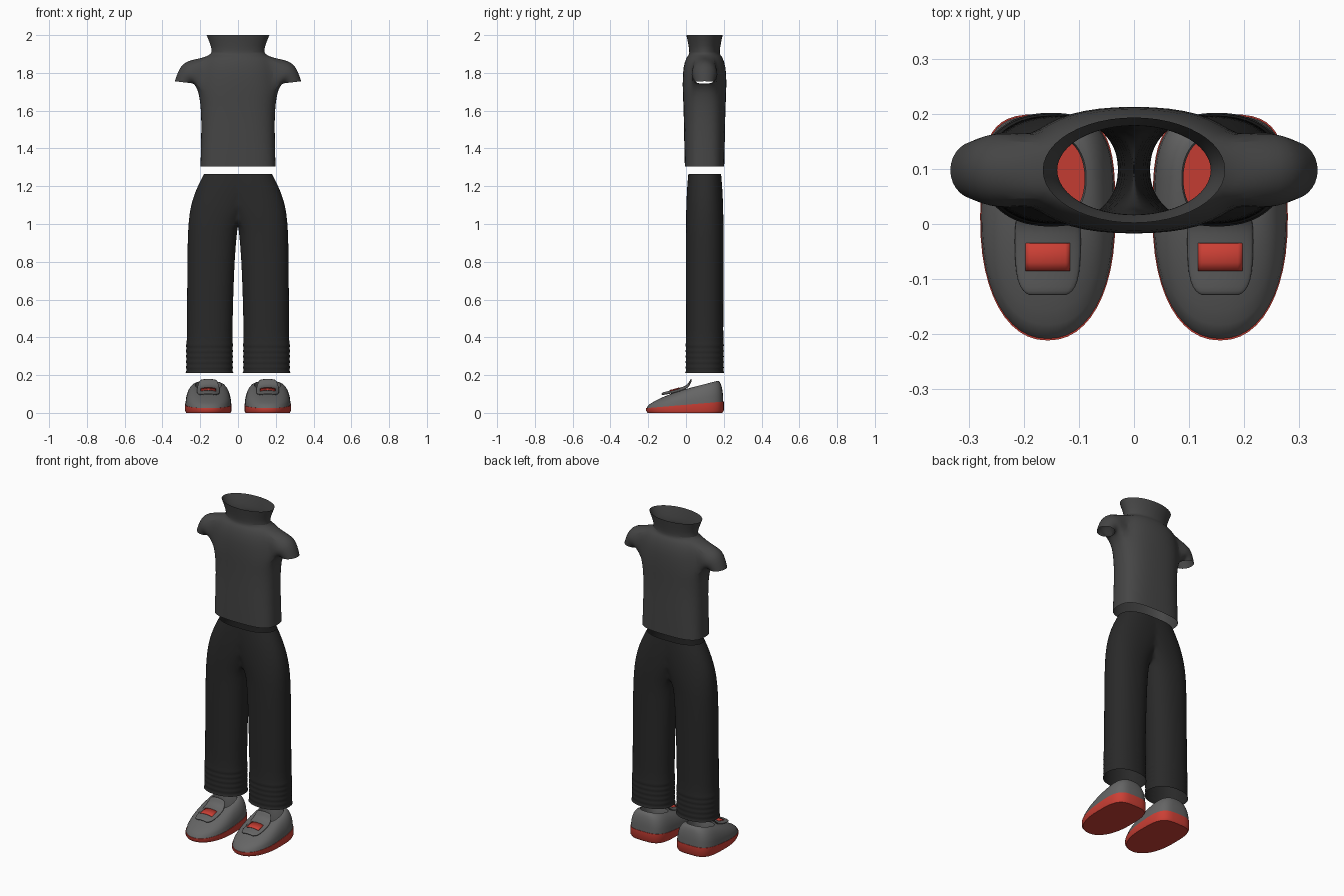
import bpy, bmesh, math
from mathutils import Vector

if "Cube" in bpy.data.objects:
    bpy.data.objects.remove(bpy.data.objects["Cube"])


def material(name, rgb):
    m = bpy.data.materials.new(name)
    m.diffuse_color = (*rgb, 1)
    m.use_nodes = True
    m.node_tree.nodes["Principled BSDF"].inputs["Base Color"].default_value = m.diffuse_color
    return m


SHIRT = material("charcoal", (0.06, 0.06, 0.06))
PANTS = material("dark_cloth", (0.022, 0.022, 0.022))
SHOE = material("shoe_grey", (0.13, 0.13, 0.13))
RED = material("red", (0.6, 0.05, 0.035))


def spow(v, p):
    return math.copysign(abs(v) ** p, v)


def oval(cx, cy, rx, ry, z, n=2.0, count=32):
    """Superellipse ring."""
    out = []
    for i in range(count):
        a = 2 * math.pi * i / count
        out.append(Vector((cx + rx * spow(math.cos(a), 2 / n),
                           cy + ry * spow(math.sin(a), 2 / n), z)))
    return out


def skin(bm, rings, closed=True):
    """Join successive rings of vertices with quads."""
    for a, b in zip(rings, rings[1:]):
        for i in range(len(a) if closed else len(a) - 1):
            j = (i + 1) % len(a)
            bm.faces.new((a[i], a[j], b[j], b[i]))


def add_rings(bm, rings):
    return [[bm.verts.new(p) for p in r] for r in rings]


def finish(name, bm, mat, split=False, subsurf=0, thickness=0, angle=40):
    """Mirror the right half over x = 0 and smooth it."""
    if split:
        bmesh.ops.bisect_plane(bm, geom=bm.verts[:] + bm.edges[:] + bm.faces[:], dist=1e-5,
                               plane_co=(0, 0, 0), plane_no=(1, 0, 0), clear_inner=True)
    bmesh.ops.recalc_face_normals(bm, faces=bm.faces[:])
    me = bpy.data.meshes.new(name)
    bm.to_mesh(me)
    bm.free()
    me.materials.append(mat)
    ob = bpy.data.objects.new(name, me)
    bpy.context.collection.objects.link(ob)
    if thickness:
        s = ob.modifiers.new("Solidify", 'SOLIDIFY')
        s.thickness, s.offset = thickness, 0
    ob.modifiers.new("Mirror", 'MIRROR').merge_threshold = 0.0005
    if subsurf:
        s = ob.modifiers.new("Subsurf", 'SUBSURF')
        s.levels = s.render_levels = subsurf
    bpy.ops.object.select_all(action='DESELECT')
    bpy.context.view_layer.objects.active = ob
    ob.select_set(True)
    bpy.ops.object.shade_smooth_by_angle(angle=math.radians(angle))
    return ob


# Shirt: torso and flared collar, with arm holes extended into drooping sleeves
CY = 0.098
torso = [(1.305, .200, .105, 3.0), (1.42, .197, .108, 2.8), (1.55, .195, .110, 2.6),
         (1.64, .200, .113, 2.5), (1.70, .212, .116, 2.4), (1.76, .210, .117, 2.3),
         (1.83, .205, .114, 2.2), (1.88, .185, .098, 2.1), (1.893, .158, .086, 2.0),
         (1.905, .138, .080, 2.0), (1.94, .143, .084, 2.0), (2.0, .168, .097, 2.0)]
bm = bmesh.new()
rings = add_rings(bm, [oval(0, CY, hx, hy, z, n, 24) for z, hx, hy, n in torso])
skin(bm, rings)
LO, HI, W = 4, 7, 2
hole = ([rings[HI][i] for i in range(0, W + 1)]
        + [rings[r][W] for r in range(HI - 1, LO, -1)]
        + [rings[LO][i] for i in range(W, -W - 1, -1)]
        + [rings[r][-W] for r in range(LO + 1, HI)]
        + [rings[HI][i] for i in range(-W, 0)])
inside = set(hole) | {rings[r][i] for r in range(LO, HI + 1) for i in range(-W, W + 1)}
bmesh.ops.delete(bm, geom=[f for f in bm.faces if all(v in inside for v in f.verts)],
                 context='FACES')
hole = [v for v in hole if v.is_valid]
sleeve = [hole]
# each sleeve ring: top x, z, bottom x, z, half depth
for tx, tz, bx, bz, hy in [(.245, 1.872, .218, 1.715, .072), (.292, 1.853, .225, 1.73, .068),
                           (.319, 1.81, .231, 1.739, .061), (.336, 1.756, .237, 1.744, .055)]:
    ring = []
    for k in range(len(hole)):
        a = 2 * math.pi * k / len(hole)
        c = math.cos(a)
        ring.append(bm.verts.new(((tx + bx) / 2 + (tx - bx) / 2 * c, CY + hy * math.sin(a),
                                  (tz + bz) / 2 + (tz - bz) / 2 * c)))
    sleeve.append(ring)
skin(bm, sleeve)
finish("shirt", bm, SHIRT, split=True, subsurf=1)

# Trousers: one open leg tube cut at the middle and mirrored, with a ribbed cuff
leg = [(1.265, .030, .150, .087), (1.20, .055, .160, .093), (1.12, .085, .160, .097),
       (1.05, .110, .148, .099), (.98, .133, .131, .099), (.90, .139, .128, .099),
       (.75, .145, .124, .099), (.50, .149, .121, .099), (.37, .150, .120, .098)]
for k in range(11):
    bulge = .007 if k % 2 == 0 else 0
    leg.append((.357 - .0145 * k, .151, .120 + bulge, .097 + bulge))
bm = bmesh.new()
skin(bm, add_rings(bm, [oval(cx, .099, rx, ry, z, 2.2, 36) for z, cx, rx, ry in leg]))
finish("trousers", bm, PANTS, split=True, subsurf=1, angle=60)

# Shoes
SX, COUNT = .157, 48


def outline(scale):
    """Shoe footprint: round toe, squarer heel."""
    pts = []
    for i in range(COUNT):
        a = 2 * math.pi * i / COUNT
        c, s = math.cos(a), math.sin(a)
        n, length = (3.6, .19) if s > 0 else (2.2, .222)
        pts.append(Vector((SX + .123 * scale * spow(c, 2 / n),
                           .01 + length * scale * spow(s, 2 / n), 0)))
    return pts


def sole_z(y):
    return .025 + .035 * (y + .21) / .41


def top_z(y):
    return .088 + .085 * (y + .15) / .33


def raised(pts, fn):
    return [Vector((p.x, p.y, fn(p.y))) for p in pts]


# Red sole, whose top is the insole
bm = bmesh.new()
rings = add_rings(bm, [raised(outline(.96), lambda y: 0), raised(outline(1), lambda y: .012),
                       raised(outline(1), sole_z), raised(outline(.95), sole_z)])
skin(bm, rings)
bm.faces.new(rings[0])
bm.faces.new(rings[-1])
finish("soles", bm, RED)

# Grey upper: dome from the sole edge to the foot opening, with an inner lip
edge = outline(.985)
mouth = oval(SX, .083, .070, .083, 0, 2.2, COUNT)
shell = []
for f in (0, .04, .12, .25, .42, .62, .82, 1):
    rise = math.sqrt(1 - (1 - f) ** 2)
    ring = []
    for p, q in zip(edge, mouth):
        v = p.lerp(q, f)
        v.z = sole_z(v.y) + (top_z(v.y) - sole_z(v.y)) * rise
        ring.append(v)
    shell.append(ring)
shell.append(raised(oval(SX, .083, .067, .080, 0, 2.2, COUNT), lambda y: top_z(y) - .008))
shell.append(raised(oval(SX, .083, .070, .083, 0, 2.2, COUNT), sole_z))
bm = bmesh.new()
skin(bm, add_rings(bm, shell))
finish("shoe_uppers", bm, SHOE)


def strip(path, lift=0.0):
    """Arched strip along y from (y, z, half width) rows."""
    b = bmesh.new()
    us = [-1, -.8, -.5, 0, .5, .8, 1]
    skin(b, add_rings(b, [[Vector((SX + w * u, y, z + lift - .013 * (w * u / .06) ** 2))
                           for u in us] for y, z, w in path]), closed=False)
    return b


# Raised tongue curling up at the ankle, and the red patch on it
tongue = [(-.129, .100, .034), (-.122, .105, .046), (-.105, .110, .056), (-.07, .119, .060),
          (-.03, .130, .061), (0, .141, .060), (.018, .156, .056), (.029, .182, .046)]
finish("tongues", strip(tongue), SHOE, subsurf=1, thickness=.008)
finish("tongue_patches", strip([(-.085, .116, .040), (-.07, .119, .040), (-.035, .129, .040)],
                               .005), RED, thickness=.002)
